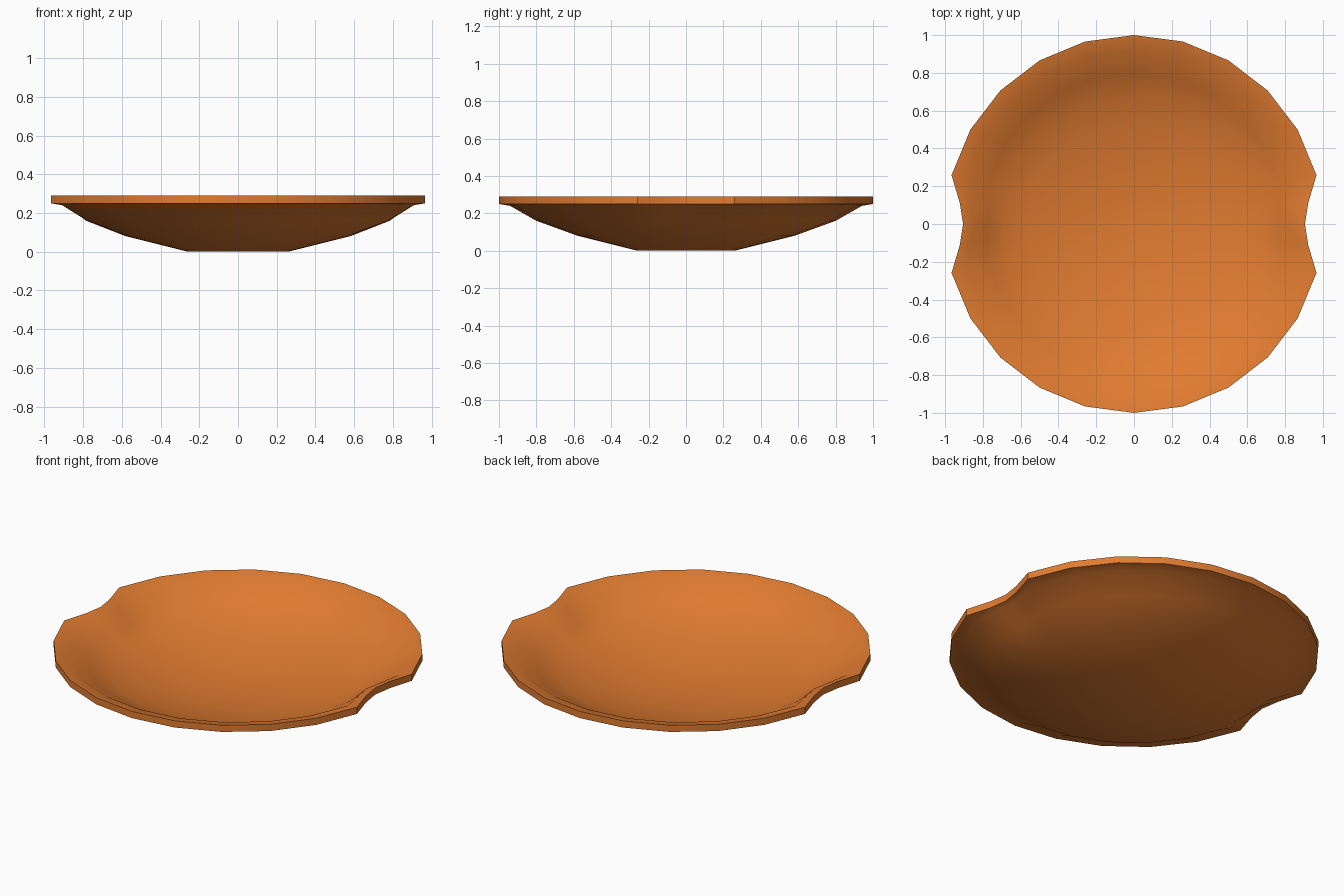
import bpy, bmesh
from math import radians, sin, cos, pi

if "Cube" in bpy.data.objects:
    bpy.data.objects.remove(bpy.data.objects["Cube"])

# Profile from underside centre to lip to inside centre:
# (radius, height, x at notch centre, x at notch mid point)
C15 = cos(radians(15))
def plain(r, z):
    return (r, z, r, r * (1 + C15) / 2 + 0.004 * r)

PROFILE = [
    plain(0.26, 0.0),
    plain(0.58, 0.08),
    (0.80, 0.16, 0.785, 0.78),
    (0.94, 0.24, 0.87, 0.887),
    (1.00, 0.25, 0.905, 0.922),
    (1.00, 0.29, 0.905, 0.922),
    (0.925, 0.273, 0.85, 0.868),
    (0.80, 0.197, 0.77, 0.772),
    plain(0.685, 0.144),
    plain(0.557, 0.107),
    plain(0.26, 0.04),
]

def ring_points(r, z, x0, x_mid):
    """24-sided ring, pulled inward at both hand notches."""
    pts = []
    for i in range(24):
        a = 2 * pi * i / 24
        if i % 12 == 0:
            s = 1 if i == 0 else -1
            for y, x in ((-0.11, x_mid), (0, x0), (0.11, x_mid)):
                pts.append((s * x, s * y * r, z))
        else:
            pts.append((r * cos(a), r * sin(a), z))
    return pts

# Shallow dish body
bm = bmesh.new()
rings = [[bm.verts.new(p) for p in ring_points(*row)] for row in PROFILE]
n = len(rings[0])
for a, b in zip(rings, rings[1:]):
    for i in range(n):
        j = (i + 1) % n
        bm.faces.new((a[i], a[j], b[j], b[i]))

# Flat centres, underside and inside
bm.faces.new(list(reversed(rings[0])))
bm.faces.new(rings[-1])
bmesh.ops.recalc_face_normals(bm, faces=bm.faces)

mesh = bpy.data.meshes.new("dish")
bm.to_mesh(mesh)
bm.free()
dish = bpy.data.objects.new("dish", mesh)
bpy.context.collection.objects.link(dish)

# Orange clay colour
mat = bpy.data.materials.new("orange_clay")
mat.diffuse_color = (0.75, 0.2, 0.03, 1)
mat.use_nodes = True
mat.node_tree.nodes["Principled BSDF"].inputs["Base Color"].default_value = mat.diffuse_color
mesh.materials.append(mat)

# Smooth bowl with a crisp lip
bpy.context.view_layer.objects.active = dish
dish.select_set(True)
bpy.ops.object.shade_smooth_by_angle(angle=radians(35))
